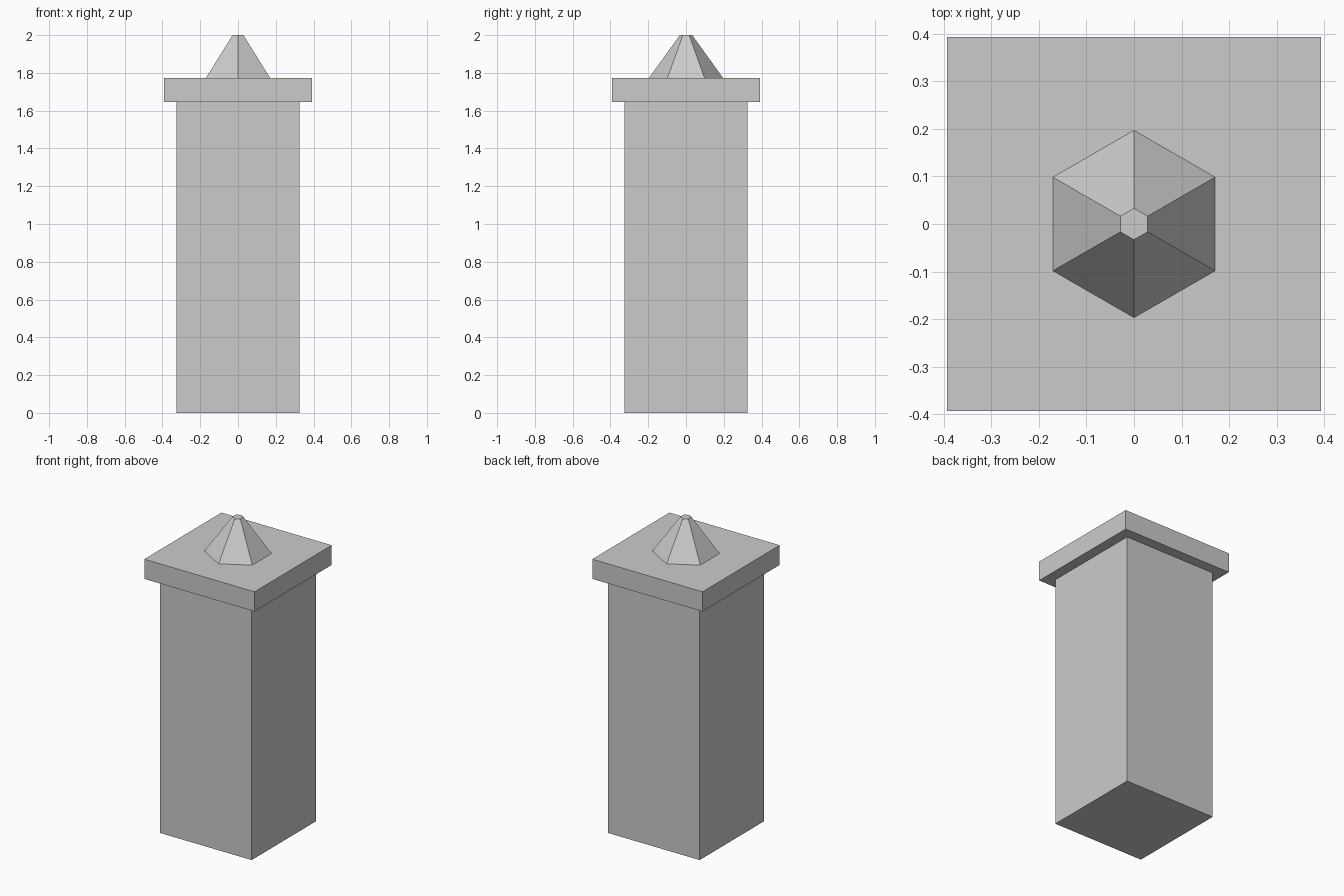
import bpy
import bmesh
from math import sin, cos, pi, sqrt

if "Cube" in bpy.data.objects:
    bpy.data.objects.remove(bpy.data.objects["Cube"])


def frustum(name, sides, start, r_bottom, r_top, z0, z1):
    """Closed flat-faced prism or frustum; start is the angle of the first corner."""
    bm = bmesh.new()
    rings = []
    for r, z in ((r_bottom, z0), (r_top, z1)):
        angles = [start + 2 * pi * i / sides for i in range(sides)]
        rings.append([bm.verts.new((r * cos(a), r * sin(a), z)) for a in angles])
    low, high = rings
    bm.faces.new(low[::-1])
    bm.faces.new(high)
    for i in range(sides):
        j = (i + 1) % sides
        bm.faces.new((low[i], low[j], high[j], high[i]))
    mesh = bpy.data.meshes.new(name)
    bm.to_mesh(mesh)
    bm.free()
    obj = bpy.data.objects.new(name, mesh)
    bpy.context.collection.objects.link(obj)
    return obj


def square_block(name, half, z0, z1):
    return frustum(name, 4, pi / 4, half * sqrt(2), half * sqrt(2), z0, z1)


SHAFT_TOP, CAP_TOP, TOP = 1.645, 1.772, 2.0

# Square pillar shaft
square_block("pillar_shaft", 0.326, 0.0, SHAFT_TOP)

# Overhanging cap slab
square_block("cap_slab", 0.393, SHAFT_TOP, CAP_TOP)

# Six-sided finial with a small flat tip, corners on the y axis
frustum("finial", 6, pi / 2, 0.197, 0.033, CAP_TOP, TOP)
